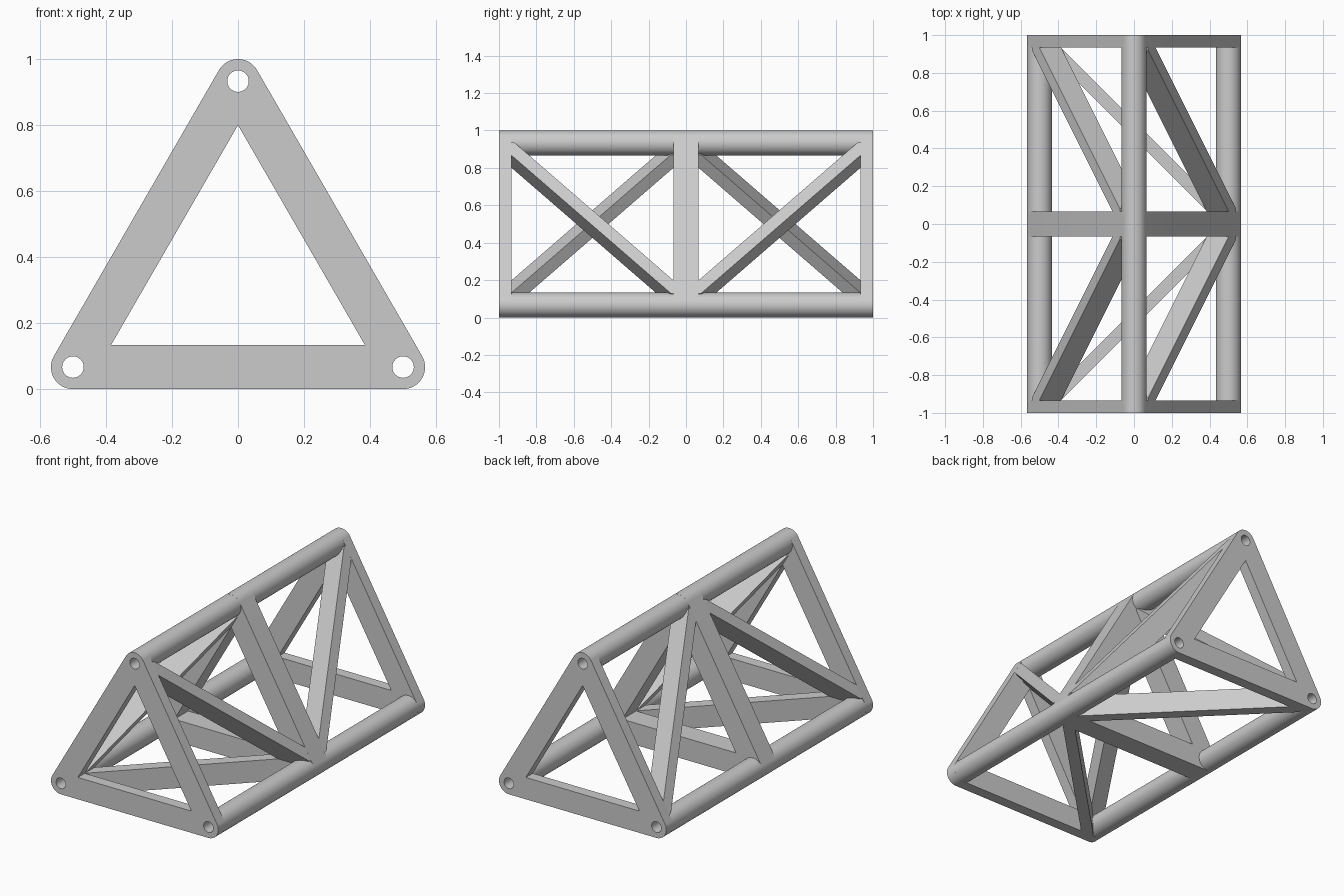
import bpy
import bmesh
from math import sin, cos, radians, pi
from mathutils import Matrix, Vector

cube = bpy.data.objects.get("Cube")
if cube:
    bpy.data.objects.remove(cube, do_unlink=True)

R = 0.0667        # tube radius, half the bar depth
HOLE = 0.0325     # bore radius
MID_Z = R + 0.2887
CIRCUM = 0.5773   # centre of triangle to tube axis

grey = bpy.data.materials.new("plain_grey")
grey.use_nodes = True
grey.diffuse_color = (0.6, 0.6, 0.6, 1)
grey.node_tree.nodes["Principled BSDF"].inputs["Base Color"].default_value = (0.6, 0.6, 0.6, 1)


def arc(centre, radius, start, end, steps):
    angles = [radians(start + (end - start) * i / steps) for i in range(steps + 1)]
    return [(centre[0] + radius * cos(a), centre[1] + radius * sin(a)) for a in angles]


def circle(centre, radius):
    return arc(centre, radius, 0, 360, 48)[:-1]


def extrude_profile(name, loops, depth, matrix):
    """Fill closed loops (inner loops are holes) and extrude them both ways."""
    curve = bpy.data.curves.new(name, "CURVE")
    curve.dimensions = "2D"
    curve.fill_mode = "BOTH"
    curve.extrude = depth / 2
    for loop in loops:
        spline = curve.splines.new("POLY")
        spline.points.add(len(loop) - 1)
        for point, (x, y) in zip(spline.points, loop):
            point.co = (x, y, 0, 1)
        spline.use_cyclic_u = True
    obj = bpy.data.objects.new(name, curve)
    bpy.context.collection.objects.link(obj)
    obj.matrix_world = matrix
    bpy.ops.object.select_all(action="DESELECT")
    obj.select_set(True)
    bpy.context.view_layer.objects.active = obj
    bpy.ops.object.convert(target="MESH")
    obj = bpy.context.view_layer.objects.active
    bm = bmesh.new()
    bm.from_mesh(obj.data)
    bmesh.ops.remove_doubles(bm, verts=bm.verts, dist=1e-5)
    bmesh.ops.recalc_face_normals(bm, faces=bm.faces)
    bm.to_mesh(obj.data)
    bm.free()
    obj.data.materials.clear()
    obj.data.materials.append(grey)
    bpy.ops.object.shade_smooth_by_angle(angle=radians(30))
    return obj


def upright(y):
    return Matrix.Translation((0, y, 0)) @ Matrix.Rotation(pi / 2, 4, "X")


# Corner axes of the triangle, as (x, z)
def corner(angle, radius):
    return (radius * cos(radians(angle)), MID_Z + radius * sin(radians(angle)))


angles = {"top": 90, "right": 210, "left": 330}
nodes = {key: corner(a, CIRCUM) for key, a in angles.items()}

# Triangular frames: rounded outline, open middle, bored corners
outline = []
for key, a in angles.items():
    outline += arc(nodes[key], R, a - 60, a + 60, 16)
opening = [corner(a, CIRCUM - 2 * R) for a in angles.values()]
bores = [circle(node, HOLE) for node in nodes.values()]
for name, y, depth in (("front_frame", -1 + R / 2, R),
                       ("middle_frame", 0, 2 * R),
                       ("back_frame", 1 - R / 2, R)):
    extrude_profile(name, [outline, opening] + bores, depth, upright(y))

# Long hollow tubes along the corners
for key, node in nodes.items():
    extrude_profile(key + "_tube", [circle(node, R - 0.0001), circle(node, HOLE + 0.0001)],
                    1.9996, upright(0))

# Diagonal braces: a 45 degree bar trimmed inside the frames and tubes
half = 0.0471
y0, s0 = 0.06, 0.034
end = [(y0, y0 + half), (y0, s0), (s0 + half, s0)]
brace = end + [(1 - y, 1 - s) for y, s in end]
for side, outer, inner in (("right", "right", "top"),
                           ("left", "top", "left"),
                           ("bottom", "right", "left")):
    for place, sign in (("front", -1), ("back", 1)):
        a, b = nodes[outer], nodes[inner]
        along = Vector((0, -sign, 0))
        across = Vector((b[0] - a[0], 0, b[1] - a[1])).normalized()
        matrix = Matrix((along, across, along.cross(across))).transposed().to_4x4()
        matrix.translation = (a[0], sign, a[1])
        extrude_profile(f"{place}_{side}_brace", [brace], 2 * R - 0.0002, matrix)
